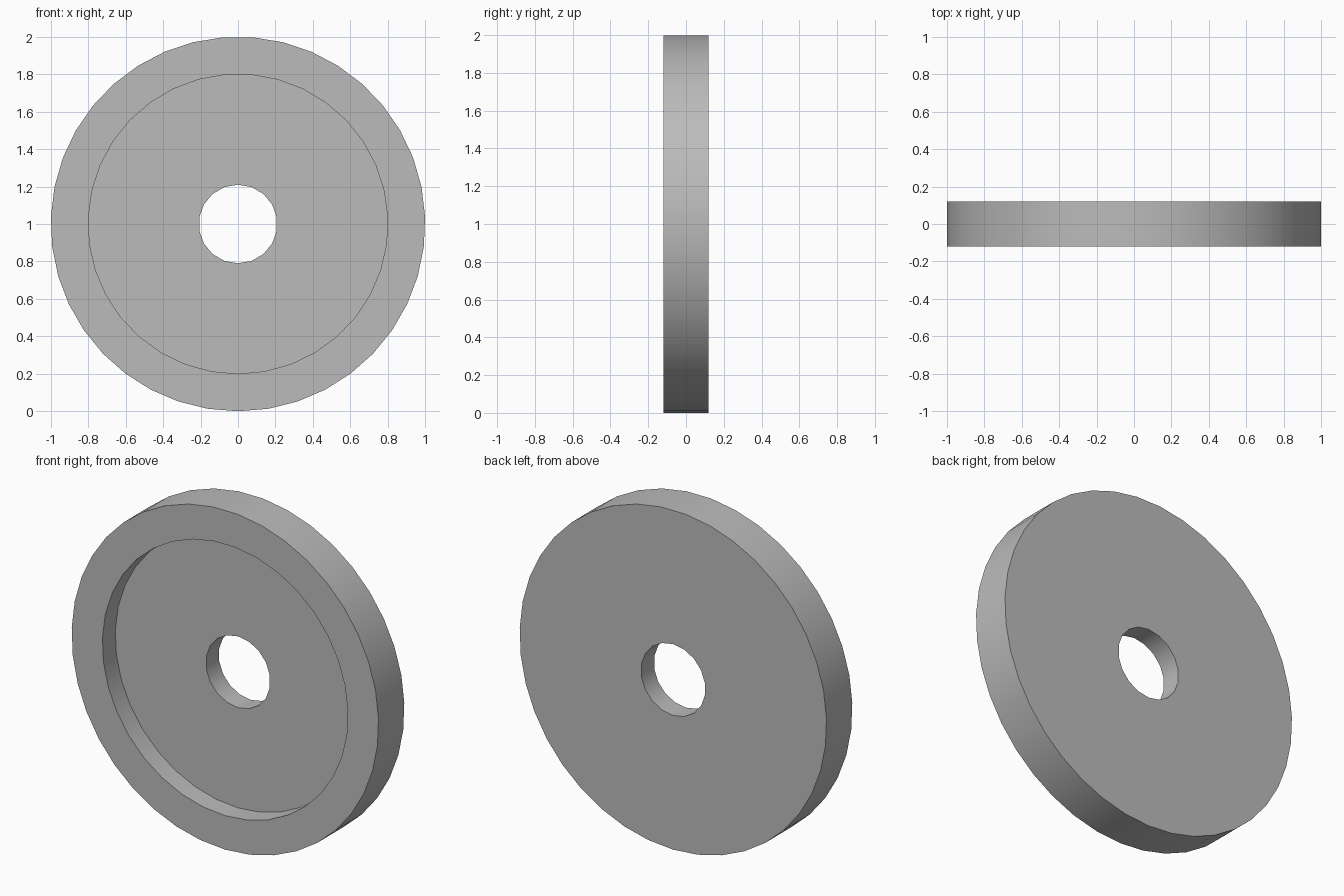
import bpy
import bmesh
import math

if "Cube" in bpy.data.objects:
    bpy.data.objects.remove(bpy.data.objects["Cube"])

FRONT, FLOOR, BACK = -0.12, 0.0, 0.12
CENTRE_Z = 1.0

# Plain grey material
grey = bpy.data.materials.new("light_grey")
grey.use_nodes = True
colour = (0.5, 0.5, 0.5, 1)
grey.diffuse_color = colour
grey.node_tree.nodes["Principled BSDF"].inputs["Base Color"].default_value = colour

bm = bmesh.new()


def ring(radius, sides, y):
    """Closed loop of edges around the y axis, starting at the bottom."""
    verts = []
    for i in range(sides):
        a = math.tau * i / sides
        verts.append(bm.verts.new((radius * math.sin(a), y, CENTRE_Z - radius * math.cos(a))))
    return [bm.edges.new((v, verts[(i + 1) % sides])) for i, v in enumerate(verts)]


def wall(radius, sides, y_start, y_end):
    """Cylindrical wall; returns its two boundary loops."""
    start, end = ring(radius, sides, y_start), ring(radius, sides, y_end)
    for a, b in zip(start, end):
        bm.faces.new((a.verts[0], a.verts[1], b.verts[1], b.verts[0]))
    return start, end


def annulus(outer, inner, normal):
    """Flat face between two concentric loops."""
    bmesh.ops.triangle_fill(bm, use_beauty=True, edges=outer + inner, normal=normal)


# Outer rim, shallow front recess and centre bore
rim_front, rim_back = wall(1.0, 39, FRONT, BACK)
recess_front, recess_floor = wall(0.8, 35, FRONT, FLOOR)
bore_front, bore_back = wall(0.21, 18, FLOOR, BACK)

# Front lip, recess floor and back face
annulus(rim_front, recess_front, (0, -1, 0))
annulus(recess_floor, bore_front, (0, -1, 0))
annulus(rim_back, bore_back, (0, 1, 0))

bmesh.ops.recalc_face_normals(bm, faces=bm.faces)
mesh = bpy.data.meshes.new("recessed_disc")
bm.to_mesh(mesh)
bm.free()
mesh.materials.append(grey)

disc = bpy.data.objects.new("recessed_disc", mesh)
bpy.context.collection.objects.link(disc)
bpy.ops.object.select_all(action="DESELECT")
disc.select_set(True)
bpy.context.view_layer.objects.active = disc
bpy.ops.object.shade_smooth_by_angle(angle=math.radians(35))
